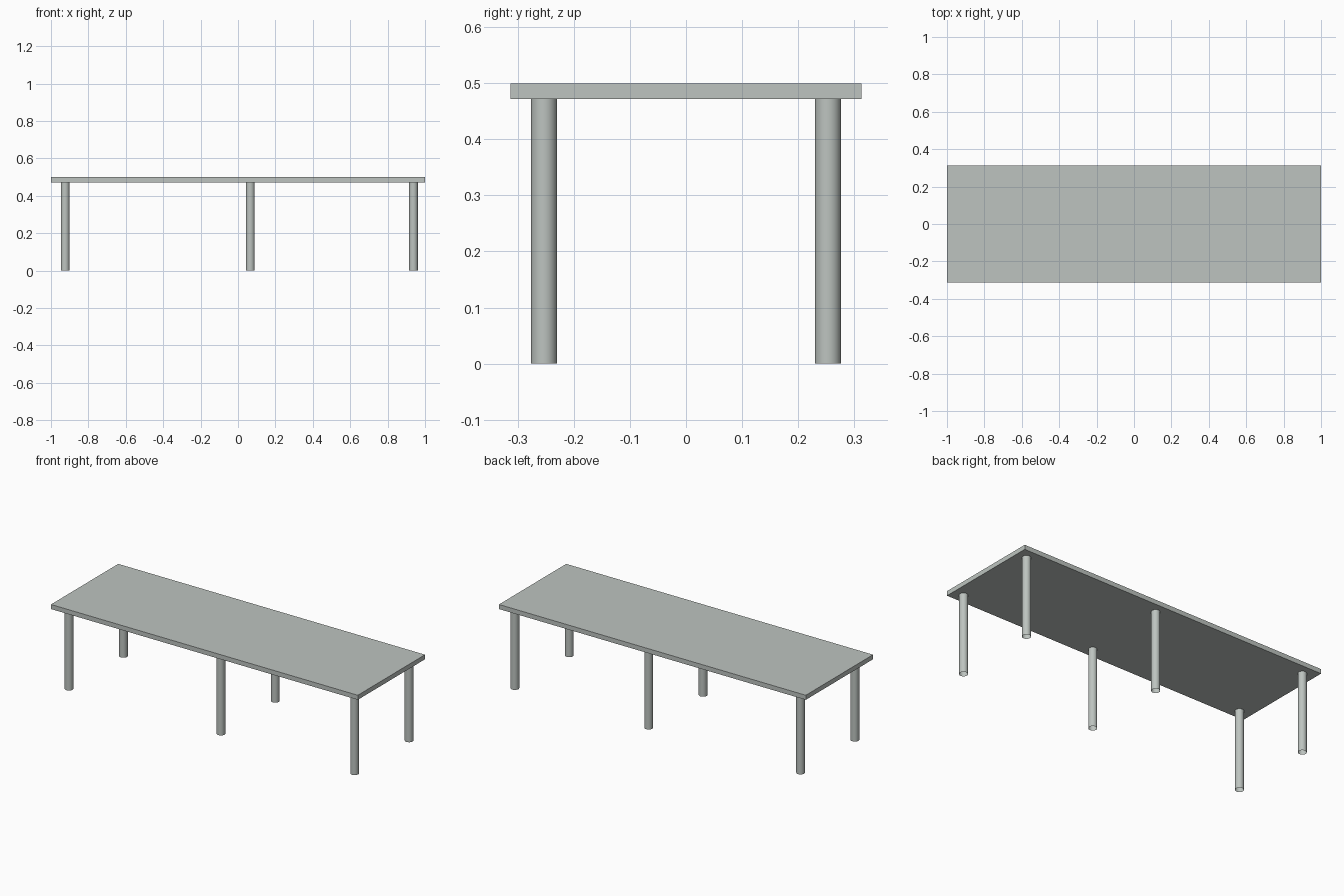
import bpy
import math

if "Cube" in bpy.data.objects:
    bpy.data.objects.remove(bpy.data.objects["Cube"])

grey = bpy.data.materials.new("pale grey green")
grey.diffuse_color = (0.51, 0.55, 0.525, 1.0)
grey.use_nodes = True
grey.node_tree.nodes["Principled BSDF"].inputs["Base Color"].default_value = grey.diffuse_color

TOP_Z = 0.499      # upper surface of the table top
UNDER_Z = 0.472    # underside, where the legs end
LEG_R = 0.0232
LEG_Y = 0.253

# Table top: one flat slab
bpy.ops.mesh.primitive_cube_add(size=1, location=(0, 0, (TOP_Z + UNDER_Z) / 2))
top = bpy.context.object
top.name = "table_top"
top.scale = (2.0, 0.626, TOP_Z - UNDER_Z)
bpy.ops.object.transform_apply(location=False, rotation=False, scale=True)
top.data.materials.append(grey)


def add_leg(name, x, y):
    """Round, open-ended tube leg from the floor to the table top."""
    bpy.ops.mesh.primitive_cylinder_add(
        vertices=32, radius=LEG_R, depth=UNDER_Z, end_fill_type='NOTHING',
        location=(x, y, UNDER_Z / 2))
    leg = bpy.context.object
    leg.name = name
    leg.data.materials.append(grey)
    bpy.ops.object.shade_smooth_by_angle(angle=math.radians(30))


# Three pairs of legs; the middle pair sits slightly right of centre
for side, x in (("left", -0.924), ("middle", 0.066), ("right", 0.938)):
    for row, y in (("front", -LEG_Y), ("back", LEG_Y)):
        add_leg(f"{row}_{side}_leg", x, y)
